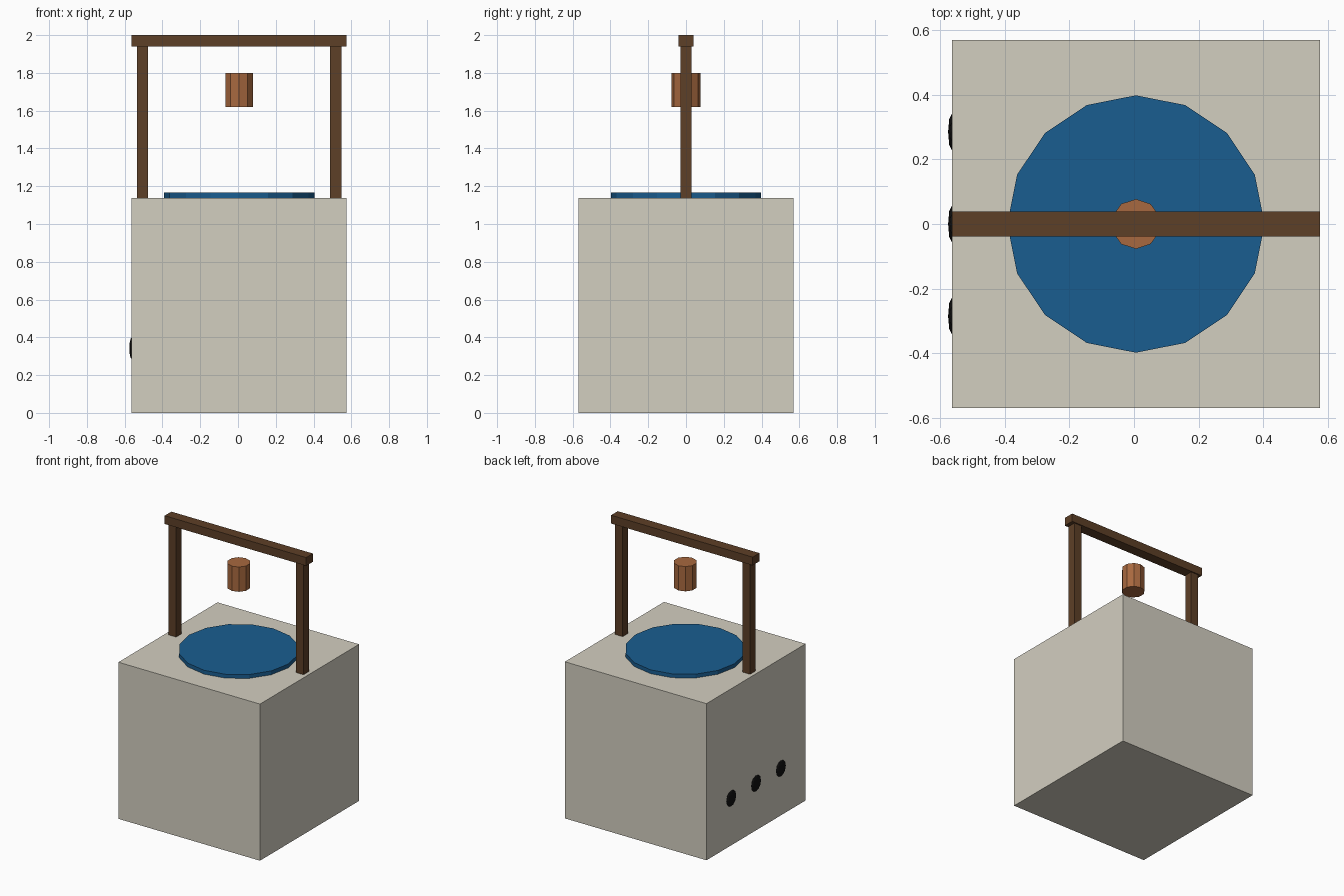
import bpy, math

if "Cube" in bpy.data.objects:
    bpy.data.objects.remove(bpy.data.objects["Cube"])

CX = 0.006   # main body centre in x
H = 0.569    # half size of the body cube


def material(name, rgb):
    m = bpy.data.materials.new(name)
    m.diffuse_color = (*rgb, 1)
    m.use_nodes = True
    m.node_tree.nodes["Principled BSDF"].inputs["Base Color"].default_value = m.diffuse_color
    return m


STONE = material("stone", (0.65, 0.62, 0.53))
WOOD = material("dark_wood", (0.11, 0.05, 0.02))
COPPER = material("bucket_wood", (0.39, 0.14, 0.05))
WATER = material("water", (0.01, 0.11, 0.28))
BLACK = material("black", (0.005, 0.005, 0.005))


def finish(name, mat):
    o = bpy.context.object
    o.name = name
    o.data.materials.append(mat)
    return o


def box(name, centre, size, mat):
    bpy.ops.mesh.primitive_cube_add(size=1, location=centre)
    bpy.context.object.scale = size
    return finish(name, mat)


def cylinder(name, sides, radius, z0, z1, mat):
    bpy.ops.mesh.primitive_cylinder_add(vertices=sides, radius=radius, depth=z1 - z0,
                                        location=(CX, 0, (z0 + z1) / 2))
    return finish(name, mat)


# Stone base and water disc
box("stone_base", (CX, 0, H), (2 * H, 2 * H, 2 * H), STONE)
cylinder("water_surface", 16, 0.398, 1.11, 1.166, WATER)

# Wooden frame
for side, label in ((-1, "left"), (1, "right")):
    box(label + "_post", (CX + side * 0.512, 0, 1.54), (0.06, 0.06, 0.805), WOOD)
box("top_beam", (CX, 0, 1.97), (2 * H, 0.077, 0.06), WOOD)

# Hanging bucket
cylinder("bucket", 10, 0.077, 1.62, 1.80, COPPER)

# Flattened studs on the left face
for i in (-1, 0, 1):
    bpy.ops.mesh.primitive_uv_sphere_add(segments=8, ring_count=6, radius=0.057,
                                         location=(CX - H, i * 0.285, 0.342))
    bpy.context.object.scale = (0.21, 1, 1)
    finish("stud_%d" % (i + 2), BLACK)
